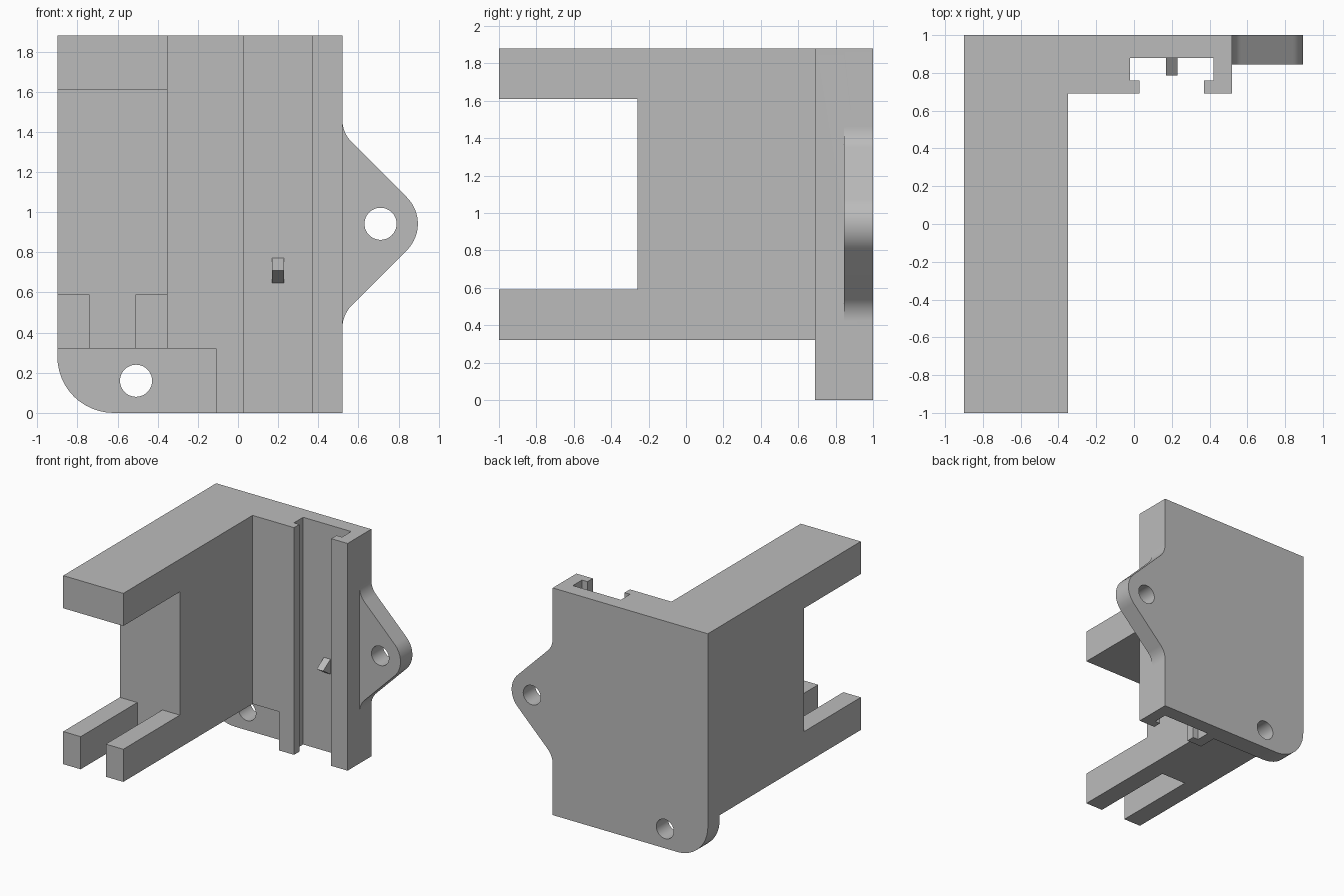
import bpy, bmesh
from math import sin, cos, radians, sqrt
from mathutils import Vector

if "Cube" in bpy.data.objects:
    bpy.data.objects.remove(bpy.data.objects["Cube"], do_unlink=True)

grey = bpy.data.materials.new("plain grey")
grey.use_nodes = True
grey.diffuse_color = (0.5, 0.5, 0.5, 1)
grey.node_tree.nodes["Principled BSDF"].inputs["Base Color"].default_value = (0.5, 0.5, 0.5, 1)

AXES = {"X": lambda a, b, d: (d, a, b), "Y": lambda a, b, d: (a, d, b), "Z": lambda a, b, d: (a, b, d)}


def prism(name, outline, axis, low, high):
    """Extrude a 2D outline along an axis from low to high."""
    place = AXES[axis]
    bm = bmesh.new()
    face = bm.faces.new([bm.verts.new(place(a, b, low)) for a, b in outline])
    grown = bmesh.ops.extrude_face_region(bm, geom=[face])["geom"]
    moved = [v for v in grown if isinstance(v, bmesh.types.BMVert)]
    bmesh.ops.translate(bm, verts=moved, vec=Vector(place(0, 0, high - low)))
    bmesh.ops.recalc_face_normals(bm, faces=bm.faces)
    mesh = bpy.data.meshes.new(name)
    bm.to_mesh(mesh)
    bm.free()
    mesh.materials.append(grey)
    obj = bpy.data.objects.new(name, mesh)
    bpy.context.collection.objects.link(obj)
    return obj


def rect(a0, a1, b0, b1):
    return [(a0, b0), (a1, b0), (a1, b1), (a0, b1)]


def arc(cx, cz, r, start, end, steps=12):
    angles = [radians(start + (end - start) * i / steps) for i in range(steps + 1)]
    return [(cx + r * cos(t), cz + r * sin(t)) for t in angles]


def combine(target, other, operation):
    mod = target.modifiers.new(operation.lower(), "BOOLEAN")
    mod.operation, mod.object, mod.solver = operation, other, "EXACT"
    bpy.context.view_layer.objects.active = target
    bpy.ops.object.modifier_apply(modifier=mod.name)
    bpy.data.objects.remove(other, do_unlink=True)


LEFT, EDGE, TOP, BACK = -0.9, 0.52, 1.88, 1.0
FRONT, THIN = 0.69, 0.845          # front of thick plate, front of thin flange
MID, EAR_X, EAR_R = 0.942, 0.71, 0.186

# Thin back plate with rounded corner and filleted side ear
half = EAR_X - EDGE + EAR_R * sqrt(2)
fillet = 0.16
rise = half + fillet * (sqrt(2) - 1)
ear = (arc(EDGE + fillet, MID - rise, fillet, 180, 135)
       + arc(EAR_X, MID, EAR_R, -45, 45, 20)
       + arc(EDGE + fillet, MID + rise, fillet, 225, 180))
outline = arc(LEFT + 0.28, 0.28, 0.28, 180, 270) + [(EDGE, 0)] + ear + [(EDGE, TOP), (LEFT, TOP)]
bracket = prism("mounting_bracket", outline, "Y", THIN, BACK)

# Thick front layer, stepped around the lower flange
step = [(-0.11, 0), (EDGE, 0), (EDGE, TOP), (LEFT, TOP), (LEFT, 0.32), (-0.11, 0.32)]
combine(bracket, prism("thick_plate", step, "Y", FRONT, 0.92), "UNION")

# Forward arm: C-shaped side profile
arm = [(-1, 0.32), (0.92, 0.32), (0.92, TOP), (-1, TOP),
       (-1, 1.61), (-0.26, 1.61), (-0.26, 0.59), (-1, 0.59)]
combine(bracket, prism("arm", arm, "X", LEFT, -0.35), "UNION")

# Slot splitting the lower arm into two prongs
combine(bracket, prism("prong_slot", rect(-0.74, -0.51, -1.2, -0.26), "Z", 0.2, 0.8), "DIFFERENCE")

# Vertical T-shaped channel
channel = [(0.03, 0.6), (0.37, 0.6), (0.37, 0.76), (0.42, 0.76),
           (0.42, 0.88), (-0.02, 0.88), (-0.02, 0.76), (0.03, 0.76)]
combine(bracket, prism("t_channel", channel, "Z", -0.2, 2.1), "DIFFERENCE")

# Screw holes in the flange and ear
for x, z in ((-0.508, 0.16), (EAR_X, MID)):
    combine(bracket, prism("screw_hole", arc(x, z, 0.08, 0, 360, 40)[:-1], "Y", 0.75, 1.1), "DIFFERENCE")

# Wedge-shaped stop inside the channel
peg = prism("channel_stop", [(0.89, 0.648), (0.88, 0.648), (0.785, 0.71), (0.88, 0.772), (0.89, 0.772)],
            "X", 0.17, 0.23)

bpy.ops.object.select_all(action="DESELECT")
bracket.select_set(True)
bpy.context.view_layer.objects.active = bracket
bpy.ops.object.shade_smooth_by_angle(angle=radians(25))
